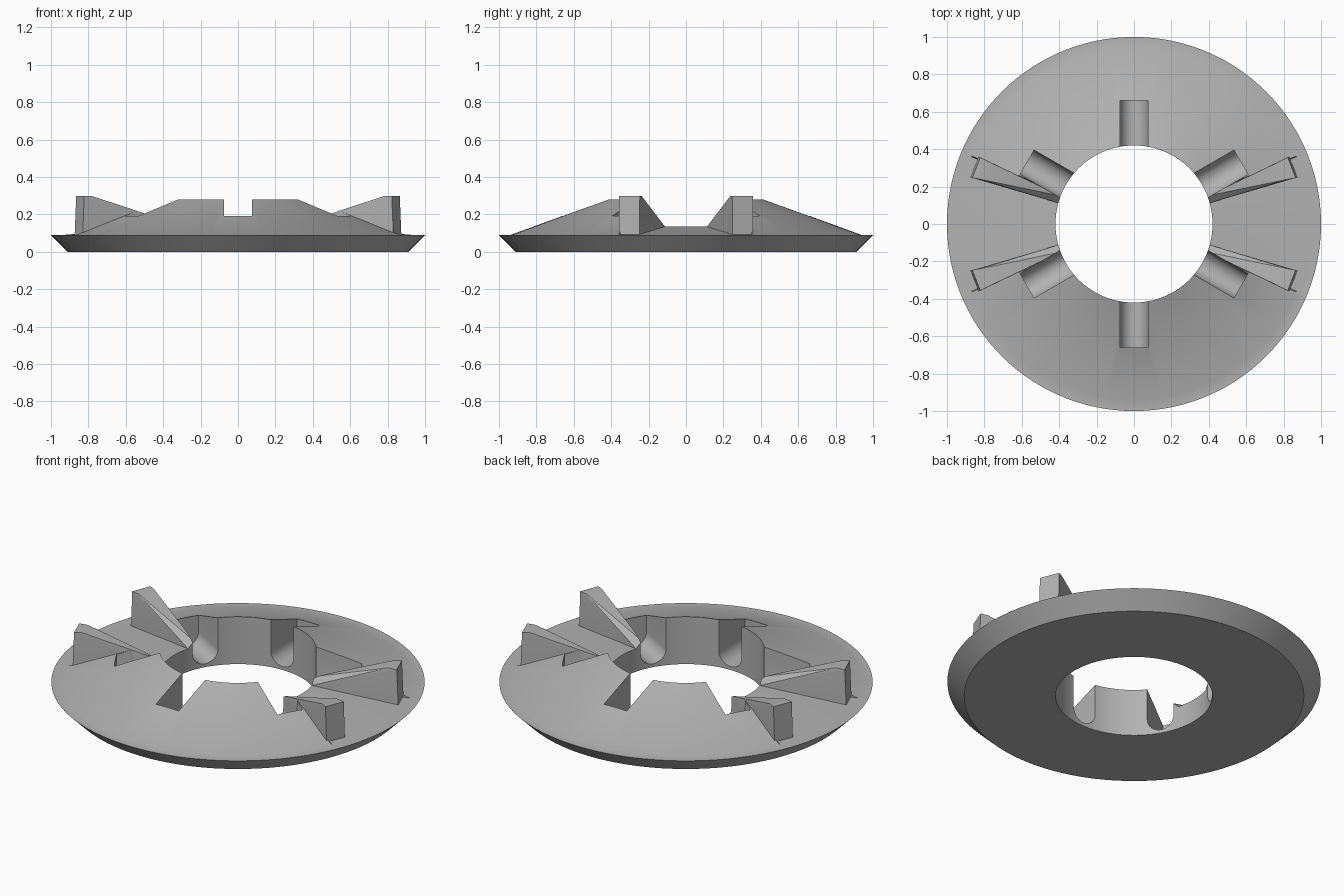
import bpy, bmesh
from math import cos, sin, pi, radians
from mathutils import Matrix

cube = bpy.data.objects.get("Cube")
if cube:
    bpy.data.objects.remove(cube)

grey = bpy.data.materials.new("mid_grey")
grey.use_nodes = True
grey.diffuse_color = (0.45, 0.45, 0.45, 1)
grey.node_tree.nodes["Principled BSDF"].inputs["Base Color"].default_value = grey.diffuse_color

HOLE = 0.42       # radius of the central hole
STEP = 22.6       # angle from the x axis where the raised sectors begin


def finish(name, bm):
    bmesh.ops.recalc_face_normals(bm, faces=bm.faces)
    mesh = bpy.data.meshes.new(name)
    bm.to_mesh(mesh)
    bm.free()
    mesh.materials.append(grey)
    ob = bpy.data.objects.new(name, mesh)
    bpy.context.collection.objects.link(ob)
    return ob


def hull(bm, points):
    verts = [bm.verts.new(p) for p in points]
    bmesh.ops.convex_hull(bm, input=verts)


# Ring body: a profile swept round, high at front and back, low at the sides
def ring_body():
    bm = bmesh.new()
    quarter = sorted(list(range(0, 90, 3)) + [STEP - 0.15, STEP + 0.15])
    half = quarter + [90] + [180 - a for a in reversed(quarter)]
    angles = half[:-1] + [a + 180 for a in half[:-1]]
    rings = []
    for a in angles:
        fold = min(a % 180, 180 - a % 180)
        inner_top = 0.28 if fold > STEP else 0.135
        profile = [(HOLE, 0), (0.91, 0), (1, 0.09), (0.94, 0.09), (HOLE, inner_top)]
        t = radians(a)
        rings.append([bm.verts.new((r * cos(t), r * sin(t), z)) for r, z in profile])
    for i, ring in enumerate(rings):
        nxt = rings[(i + 1) % len(rings)]
        for j in range(len(ring)):
            k = (j + 1) % len(ring)
            bm.faces.new((ring[j], nxt[j], nxt[k], ring[k]))
    return finish("ring_body", bm)


# Four wedge fins, mirrored across both axes
def wedge_fins():
    inner = [(0.393, 0.15), (0.405, 0.112)]
    outer = [(0.832, 0.36), (0.875, 0.25)]
    crest = [(0.785, 0.337), (0.815, 0.238)]
    points = [(x, y, 0.05) for x, y in inner + outer]
    points += [(inner[0][0], inner[0][1], 0.17), (inner[1][0], inner[1][1], 0.135)]
    points += [(x, y, 0.3) for x, y in crest]
    points += [(x - 0.01, y - 0.003, 0.3) for x, y in outer]
    bm = bmesh.new()
    for sx in (1, -1):
        for sy in (1, -1):
            hull(bm, [(x * sx, y * sy, z) for x, y, z in points])
    return finish("wedge_fins", bm)


# Six round-bottomed slots around the hole
def slot_cutter():
    w, mid = 0.075, 0.095
    section = [(w * cos(pi + pi * i / 16), mid + w * sin(pi + pi * i / 16)) for i in range(17)]
    section += [(w, 0.5), (-w, 0.5)]
    bm = bmesh.new()
    for n in range(6):
        turn = Matrix.Rotation(radians(30 + 60 * n), 3, "Z")
        hull(bm, [turn @ Matrix.Translation((r, y, z)).translation
                  for r in (0.3, 0.66) for y, z in section])
    return finish("slot_cutter", bm)


parts = [ring_body(), wedge_fins()]
cutter = slot_cutter()
cutter.hide_render = True
for ob in parts:
    cut = ob.modifiers.new("slots", "BOOLEAN")
    cut.operation = "DIFFERENCE"
    cut.solver = "EXACT"
    cut.object = cutter
    bpy.ops.object.select_all(action="DESELECT")
    bpy.context.view_layer.objects.active = ob
    ob.select_set(True)
    bpy.ops.object.modifier_apply(modifier=cut.name)
    bpy.ops.object.shade_smooth_by_angle(angle=radians(25))
bpy.data.objects.remove(cutter)
